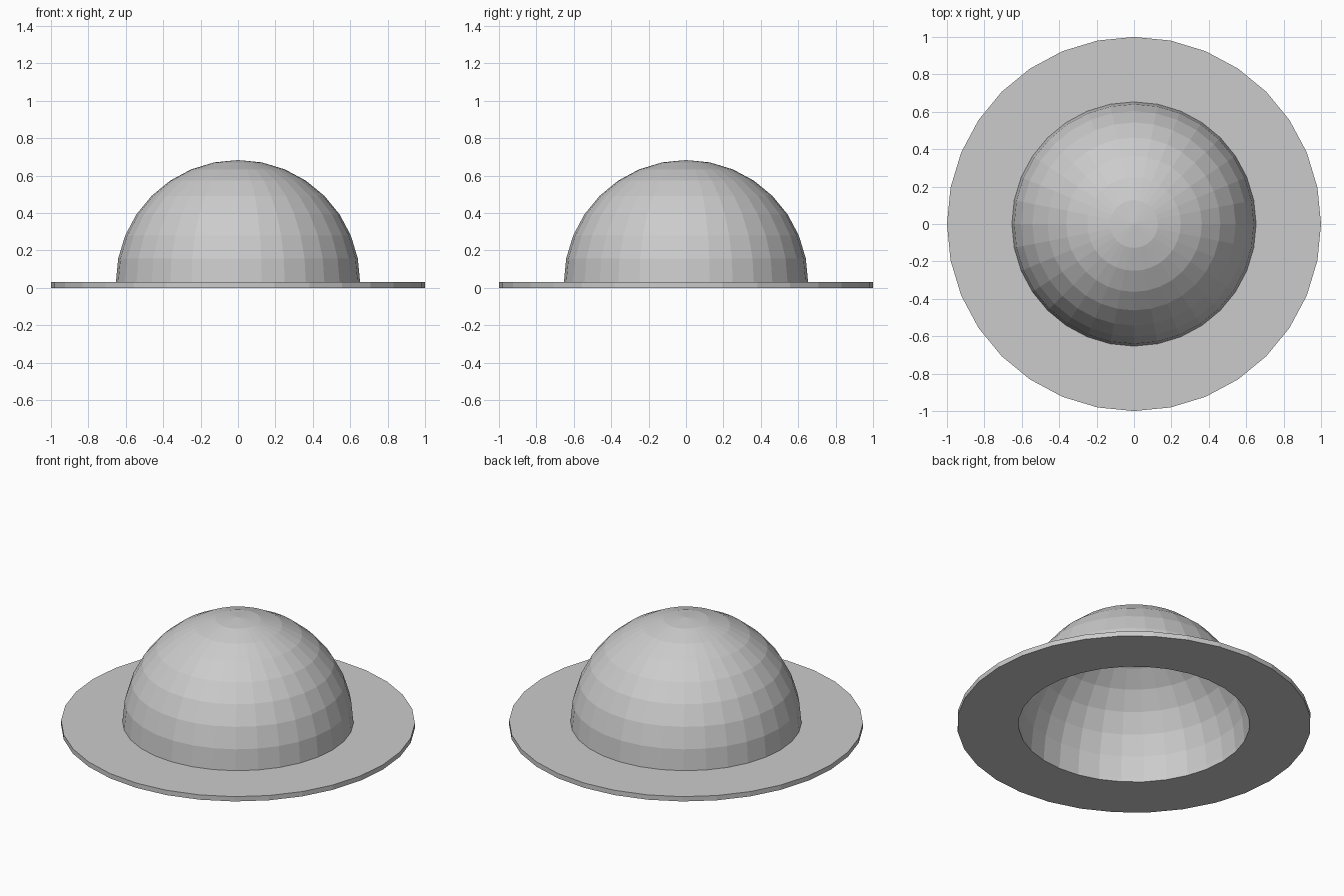
import bpy
import bmesh
from math import sin, cos, pi

if "Cube" in bpy.data.objects:
    bpy.data.objects.remove(bpy.data.objects["Cube"])

SIDES = 32
DOME_R = 0.653
BRIM_T = 0.03


def lathe(name, profile, closed=False):
    """Revolve (radius, z) points around the z axis into a flat-shaded mesh."""
    bm = bmesh.new()
    rings = []
    for r, z in profile:
        if r < 1e-6:
            rings.append([bm.verts.new((0, 0, z))] * SIDES)
        else:
            rings.append([bm.verts.new((r * cos(2 * pi * i / SIDES),
                                        r * sin(2 * pi * i / SIDES), z))
                          for i in range(SIDES)])
    pairs = list(zip(rings, rings[1:]))
    if closed:
        pairs.append((rings[-1], rings[0]))
    for a, b in pairs:
        for i in range(SIDES):
            j = (i + 1) % SIDES
            corners = [a[i], a[j], b[j], b[i]]
            bm.faces.new(list(dict.fromkeys(corners)))
    mesh = bpy.data.meshes.new(name)
    bm.to_mesh(mesh)
    bm.free()
    obj = bpy.data.objects.new(name, mesh)
    bpy.context.collection.objects.link(obj)
    return obj


# Flat ring brim, open in the middle
lathe("brim", [(DOME_R, 0), (1, 0), (1, BRIM_T), (DOME_R, BRIM_T)], closed=True)

# Hollow hemispherical crown standing on the brim
steps = 8
arc = [(DOME_R * cos(pi / 2 * k / steps), BRIM_T + DOME_R * sin(pi / 2 * k / steps))
       for k in range(steps + 1)]
lathe("crown", arc)
